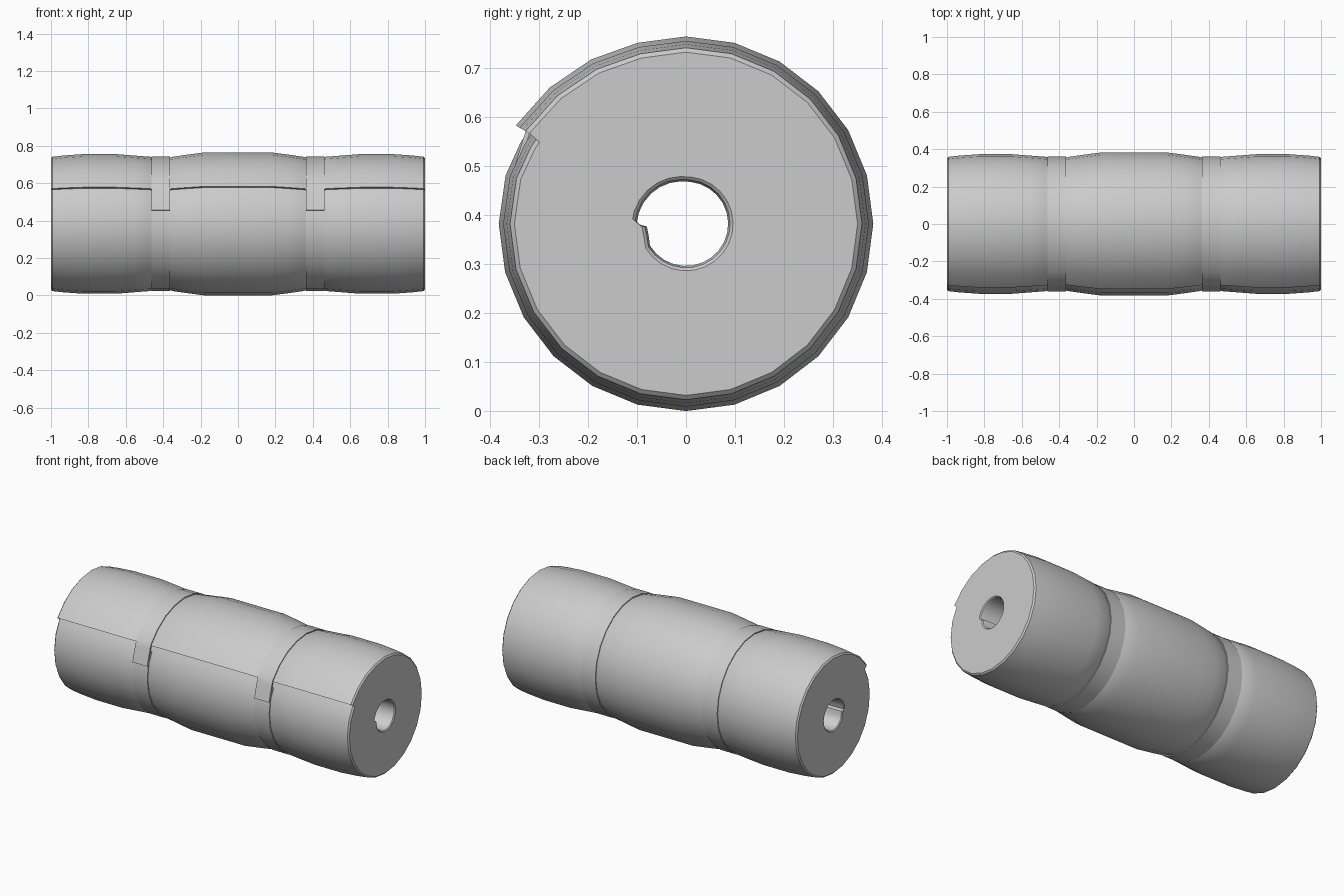
import bpy, bmesh
from math import radians, cos, sin

if "Cube" in bpy.data.objects:
    bpy.data.objects.remove(bpy.data.objects["Cube"])

CZ = 0.382   # height of the roll axis


def pt(x, deg, r):
    a = radians(deg)
    return (x, r * cos(a), CZ + r * sin(a))


def loft(name, loops, closed_path):
    """Skin a list of closed point loops; optionally join last to first."""
    bm = bmesh.new()
    rings = [[bm.verts.new(p) for p in lp] for lp in loops]
    n = len(rings[0])
    pairs = list(zip(rings, rings[1:]))
    if closed_path:
        pairs.append((rings[-1], rings[0]))
    for a, b in pairs:
        for i in range(n):
            j = (i + 1) % n
            bm.faces.new((a[i], a[j], b[j], b[i]))
    if not closed_path:
        bm.faces.new(rings[0])
        bm.faces.new(rings[-1])
    bmesh.ops.recalc_face_normals(bm, faces=bm.faces)
    me = bpy.data.meshes.new(name)
    bm.to_mesh(me)
    bm.free()
    ob = bpy.data.objects.new(name, me)
    bpy.context.collection.objects.link(ob)
    bpy.context.view_layer.objects.active = ob
    ob.select_set(True)
    bpy.ops.object.shade_smooth_by_angle(angle=radians(32))
    ob.select_set(False)
    return ob


# Rolled mat: spiral section, starting at the loose flap's outer lip
# and running clockwise (seen from +x) to the layer under the flap
section = [(150, 0.019), (135, 0.011), (120, 0.005)]
section += [(105 - 15 * i, 0.0) for i in range(20)]          # 105 .. -180
section += [(-195, -0.001), (-206, -0.006), (-215, -0.008), (-210.5, 0.001)]
N = len(section)


def outer(x, r):
    return [pt(x, a, r + d) for a, d in section]


def hole(x, grow):
    pts = []
    for i in range(N):
        t = i / (N - 1)
        r = 0.101 - 0.015 * min(1, t * 4) + grow
        if i >= N - 2:                    # rounded inner lip of the spiral
            r -= 0.006
        pts.append(pt(x, 180 - 356 * t, r))
    return pts


half = [(0.18, 0.382), (0.28, 0.369), (0.355, 0.358), (0.365, 0.353), (0.46, 0.353),
        (0.47, 0.359), (0.56, 0.366), (0.65, 0.373), (0.83, 0.373), (0.93, 0.366),
        (0.992, 0.359), (1.0, 0.350)]
profile = [(-x, r) for x, r in reversed(half)] + half
bore = [(1.0, 0.010), (0.995, 0.004), (0.98, 0.0)]
loops = [outer(x, r) for x, r in profile]
loops += [hole(x, g) for x, g in bore]
loops += [hole(-x, g) for x, g in reversed(bore)]
loft("rolled_mat", loops, True)

# Straps: flat band once round the roll, its tab end lapping over the flap
path = [(168.5, 0.015), (160, 0.016), (153, 0.021), (149, 0.026), (135, 0.018), (120, 0.012)]
path += [(105 - 15 * i, 0.007) for i in range(20)]
path += [(-195, 0.006), (-205, 0.002)]
for side, name in ((-1, "left_strap"), (1, "right_strap")):
    x0, x1 = side * 0.4125 - 0.05, side * 0.4125 + 0.05
    loft(name, [[pt(x0, a, 0.353 + d - 0.009), pt(x0, a, 0.353 + d),
                 pt(x1, a, 0.353 + d), pt(x1, a, 0.353 + d - 0.009)]
                for a, d in path], False)
